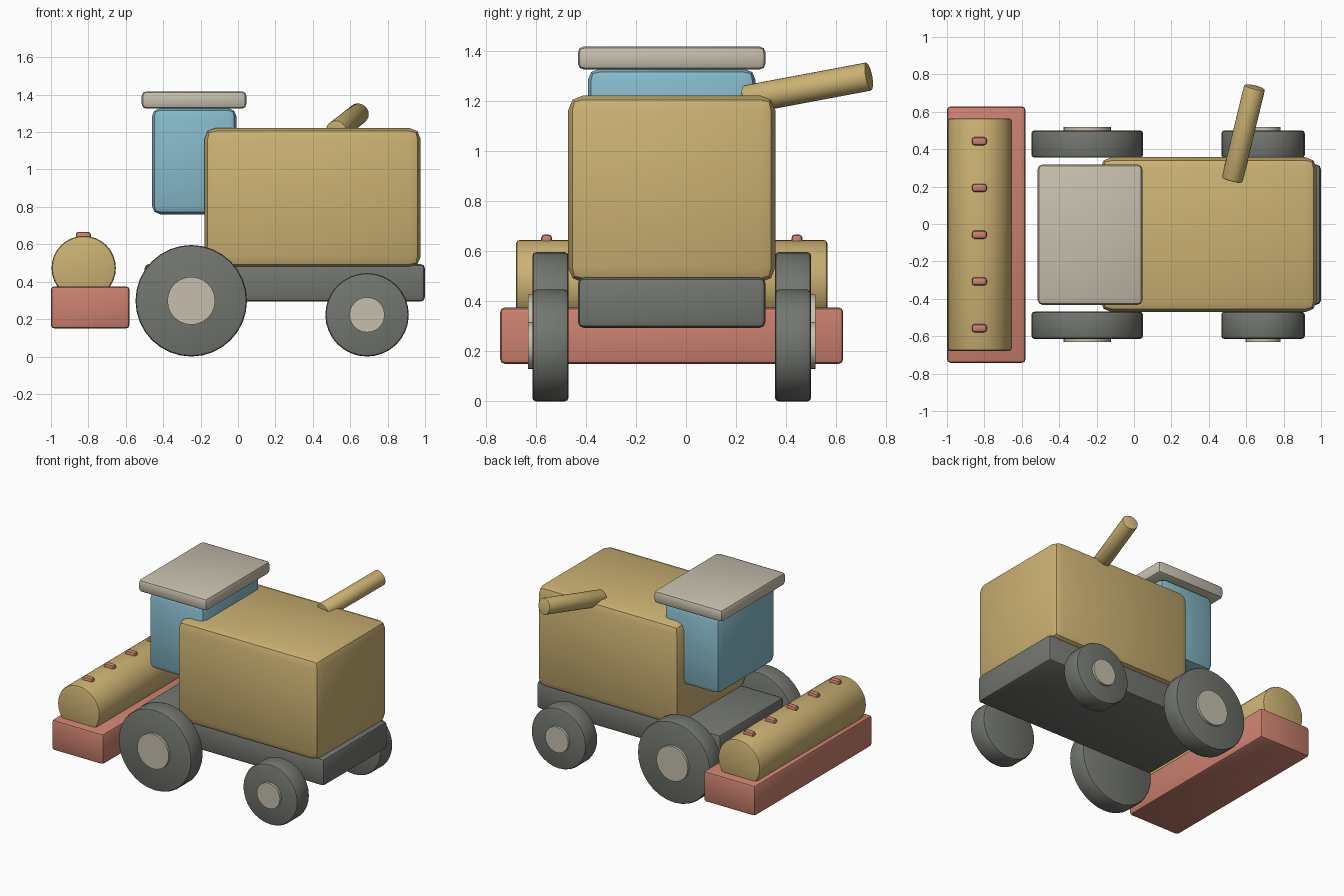
import bpy
import bmesh
import math
from mathutils import Vector

cube = bpy.data.objects.get("Cube")
if cube:
    bpy.data.objects.remove(cube, do_unlink=True)

MID = -0.057  # y of the machine's centre line


def material(name, rgb):
    mat = bpy.data.materials.new(name)
    mat.use_nodes = True
    colour = (*rgb, 1.0)
    mat.diffuse_color = colour
    mat.node_tree.nodes["Principled BSDF"].inputs["Base Color"].default_value = colour
    return mat


yellow = material("straw yellow", (0.60, 0.44, 0.17))
red = material("dusty red", (0.60, 0.22, 0.16))
blue = material("cab blue", (0.24, 0.49, 0.59))
cream = material("cream", (0.57, 0.52, 0.42))
grey = material("dark grey", (0.17, 0.18, 0.16))


def finish(bm, name, mat, bevel):
    """Round the hard edges, then make a smooth-shaded object."""
    bm.normal_update()
    hard = [e for e in bm.edges if e.calc_face_angle(0) > math.radians(40)]
    if bevel:
        bmesh.ops.bevel(bm, geom=hard, offset=bevel, segments=2, profile=0.5,
                        affect='EDGES', clamp_overlap=True)
    mesh = bpy.data.meshes.new(name)
    bm.to_mesh(mesh)
    bm.free()
    mesh.materials.append(mat)
    obj = bpy.data.objects.new(name, mesh)
    bpy.context.collection.objects.link(obj)
    bpy.ops.object.select_all(action='DESELECT')
    obj.select_set(True)
    bpy.context.view_layer.objects.active = obj
    bpy.ops.object.shade_smooth_by_angle(angle=math.radians(30))
    return obj


def box(name, mat, xs, ys, zs, bevel):
    bm = bmesh.new()
    bmesh.ops.create_cube(bm, size=1)
    spans = (xs, ys, zs)
    for v in bm.verts:
        v.co = [(lo + hi) / 2 + c * (hi - lo) for c, (lo, hi) in zip(v.co, spans)]
    return finish(bm, name, mat, bevel)


def cylinder(name, mat, start, end, radius, bevel, sides=32):
    start, end = Vector(start), Vector(end)
    axis = end - start
    bm = bmesh.new()
    bmesh.ops.create_cone(bm, cap_ends=True, segments=sides, radius1=radius,
                          radius2=radius, depth=axis.length)
    turn = axis.to_track_quat('Z', 'Y')
    for v in bm.verts:
        v.co = turn @ v.co + (start + end) / 2
    return finish(bm, name, mat, bevel)


def across(half):
    return (MID - half, MID + half)


# Hull, chassis and cab
box("chassis", grey, (-0.50, 1.0), across(0.375), (0.293, 0.495), 0.025)
box("grain_body", yellow, (-0.18, 0.977), across(0.414), (0.475, 1.222), 0.06)
box("cab", blue, (-0.46, -0.008), across(0.335), (0.76, 1.328), 0.045)
box("cab_roof", cream, (-0.515, 0.045), across(0.375), (1.325, 1.418), 0.025)

# Unloading pipe
cylinder("unloading_pipe", yellow, (0.525, 0.237, 1.205), (0.645, 0.732, 1.298),
         0.057, 0.006, 24)

# Cutting header with its reel and teeth
box("header", red, (-1.0, -0.58), across(0.685), (0.15, 0.375), 0.018)
cylinder("reel", yellow, (-0.825, MID - 0.622, 0.473), (-0.825, MID + 0.622, 0.473),
         0.172, 0.015)
for i in range(5):
    y = MID + 0.25 * (i - 2)
    box(f"reel_tooth_{i + 1}", red, (-0.867, -0.787), (y - 0.022, y + 0.022),
        (0.615, 0.667), 0.015)

# Wheels and hubs, mirrored across the centre line
for end_name, x, radius, hub_radius in (("front", -0.25, 0.298, 0.128),
                                        ("back", 0.69, 0.223, 0.094)):
    for side_name, side in (("left", 1), ("right", -1)):
        label = f"{end_name}_{side_name}"
        cylinder(f"{label}_wheel", grey, (x, MID + side * 0.412, radius),
                 (x, MID + side * 0.557, radius), radius, 0.015)
        cylinder(f"{label}_hub", cream, (x, MID + side * 0.48, radius),
                 (x, MID + side * 0.575, radius), hub_radius, 0.0, 24)
